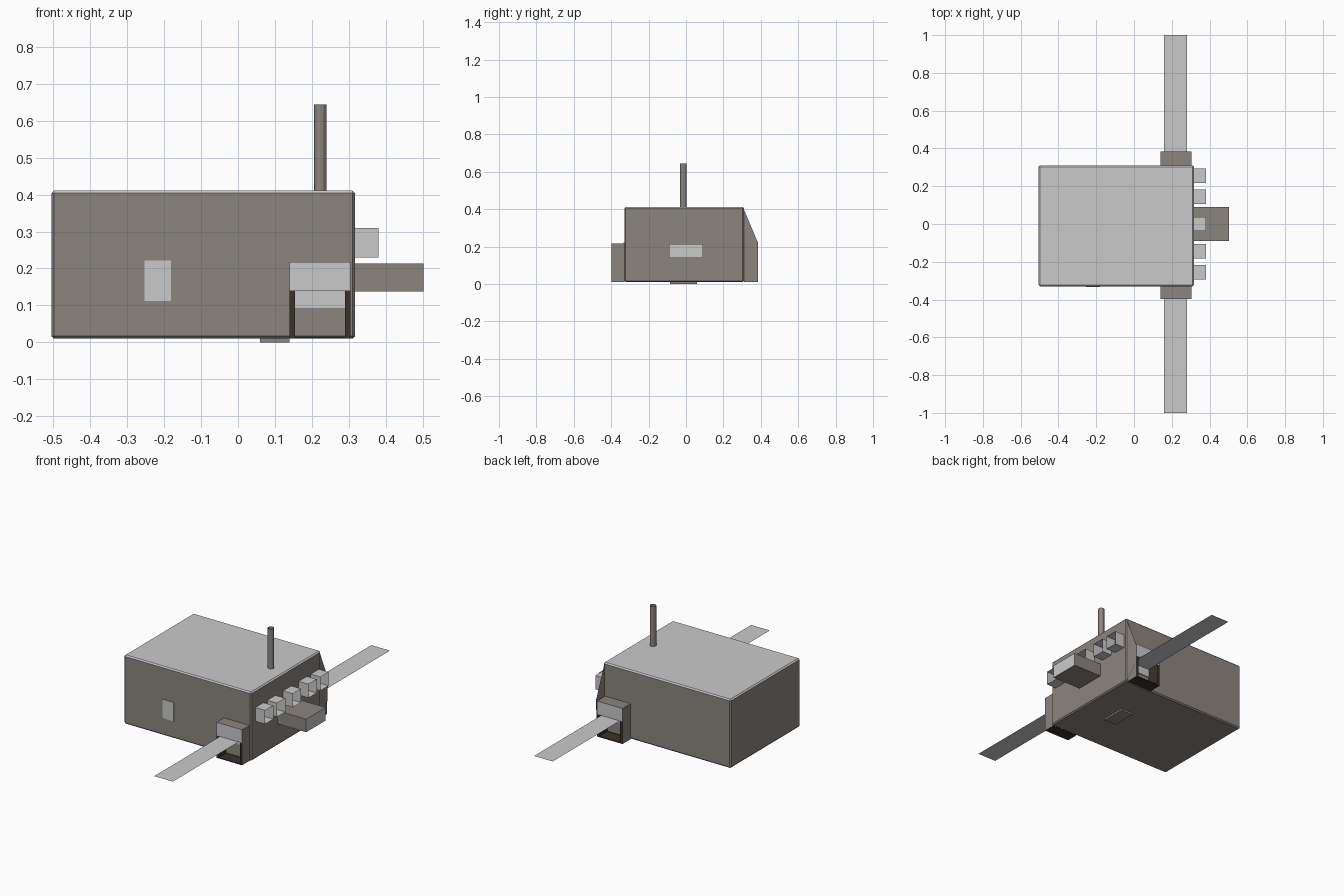
import bpy, bmesh, math

if "Cube" in bpy.data.objects:
    bpy.data.objects.remove(bpy.data.objects["Cube"])

def mat(name, rgb):
    m = bpy.data.materials.new(name)
    m.diffuse_color = (*rgb, 1)
    m.use_nodes = True
    m.node_tree.nodes["Principled BSDF"].inputs["Base Color"].default_value = m.diffuse_color
    return m

TAUPE = mat("taupe_metal", (0.265, 0.235, 0.212))
LIGHT = mat("light_grey", (0.59, 0.59, 0.59))
DARK = mat("dark_brown", (0.04, 0.032, 0.022))

def finish(name, bm, mats, rule=None):
    bm.normal_update()
    if rule:
        for f in bm.faces:
            f.material_index = rule(f)
    me = bpy.data.meshes.new(name)
    bm.to_mesh(me)
    bm.free()
    for m in mats:
        me.materials.append(m)
    ob = bpy.data.objects.new(name, me)
    bpy.context.collection.objects.link(ob)
    return ob

def box(name, x, y, z, mats, rule=None, bevel=0):
    bm = bmesh.new()
    bmesh.ops.create_cube(bm, size=1)
    for v in bm.verts:
        v.co = [(r[0] + r[1]) / 2 + c * (r[1] - r[0]) for c, r in zip(v.co, (x, y, z))]
    if bevel:
        bmesh.ops.bevel(bm, geom=bm.edges[:], offset=bevel, segments=1, affect='EDGES')
    return finish(name, bm, mats, rule)

def sheet(name, pts, material):
    bm = bmesh.new()
    bm.faces.new([bm.verts.new(p) for p in pts])
    return finish(name, bm, [material])

# main housing with light roof
box("housing", (-0.505, 0.317), (-0.33, 0.31), (0.01, 0.411), [TAUPE, LIGHT],
    lambda f: int(f.normal.z > 0.3), bevel=0.007)
# small plate under the floor
box("foot_plate", (0.06, 0.14), (-0.085, 0.06), (0, 0.012), [TAUPE])
# window on the front
box("front_window", (-0.253, -0.181), (-0.334, -0.328), (0.112, 0.221), [LIGHT])

# side hoods with belts, one on each long side
def hood(tag, s, inner, outer):
    def span(a, b):
        return tuple(sorted((a, b)))
    y = span(inner, outer)
    box(tag + "_hood", (0.14, 0.305), y, (0.14, 0.217), [TAUPE, LIGHT],
        lambda f: int(f.normal.y * s > 0.5))
    # cheeks: taupe outside, dark on the front and inside
    for n, x, d in (("left", (0.14, 0.155), -1), ("right", (0.29, 0.305), 1)):
        box(f"{tag}_{n}_cheek", x, y, (0.01, 0.14), [TAUPE, DARK],
            lambda f: int(f.normal.x * d < 0.5))
    box(tag + "_hood_floor", (0.155, 0.29), y, (0.01, 0.015), [DARK])
    box(tag + "_back_panel", (0.155, 0.29), span(inner, inner + s * 0.005),
        (0.09, 0.14), [LIGHT])
    sheet(tag + "_belt", [(0.16, inner, 0.138), (0.28, inner, 0.138),
                          (0.28, s, 0.138), (0.16, s, 0.138)], LIGHT)

hood("front", -1, -0.33, -0.398)
hood("rear", 1, 0.31, 0.385)

# thin gusset on the rear right corner
sheet("gusset", [(0.311, 0.305, 0.409), (0.311, 0.305, 0.012), (0.311, 0.38, 0.09),
                 (0.311, 0.385, 0.22)], TAUPE)

# row of open square tubes on the right end
for i, yc in enumerate((-0.255, -0.145, 0, 0.145, 0.255)):
    bm = bmesh.new()
    ring = [(-0.038, 0.23), (0.038, 0.23), (0.038, 0.31), (-0.038, 0.31)]
    a = [bm.verts.new((0.315, yc + p, z)) for p, z in ring]
    b = [bm.verts.new((0.38, yc + p, z)) for p, z in ring]
    for k in range(4):
        n = (k + 1) % 4
        bm.faces.new((b[k], b[n], a[n], a[k]))
    bmesh.ops.reverse_faces(bm, faces=bm.faces[:])
    finish(f"square_tube_{i + 1}", bm, [LIGHT])

# tray on the right end with a light end face
box("end_tray", (0.31, 0.503), (-0.09, 0.09), (0.138, 0.214), [TAUPE, LIGHT],
    lambda f: int(f.normal.x > 0.5))

# open-topped chimney
bm = bmesh.new()
bmesh.ops.create_cone(bm, cap_ends=False, segments=12, radius1=0.017, radius2=0.017, depth=0.24)
bmesh.ops.translate(bm, verts=bm.verts[:], vec=(0.223, -0.015, 0.524))
finish("chimney", bm, [TAUPE])
